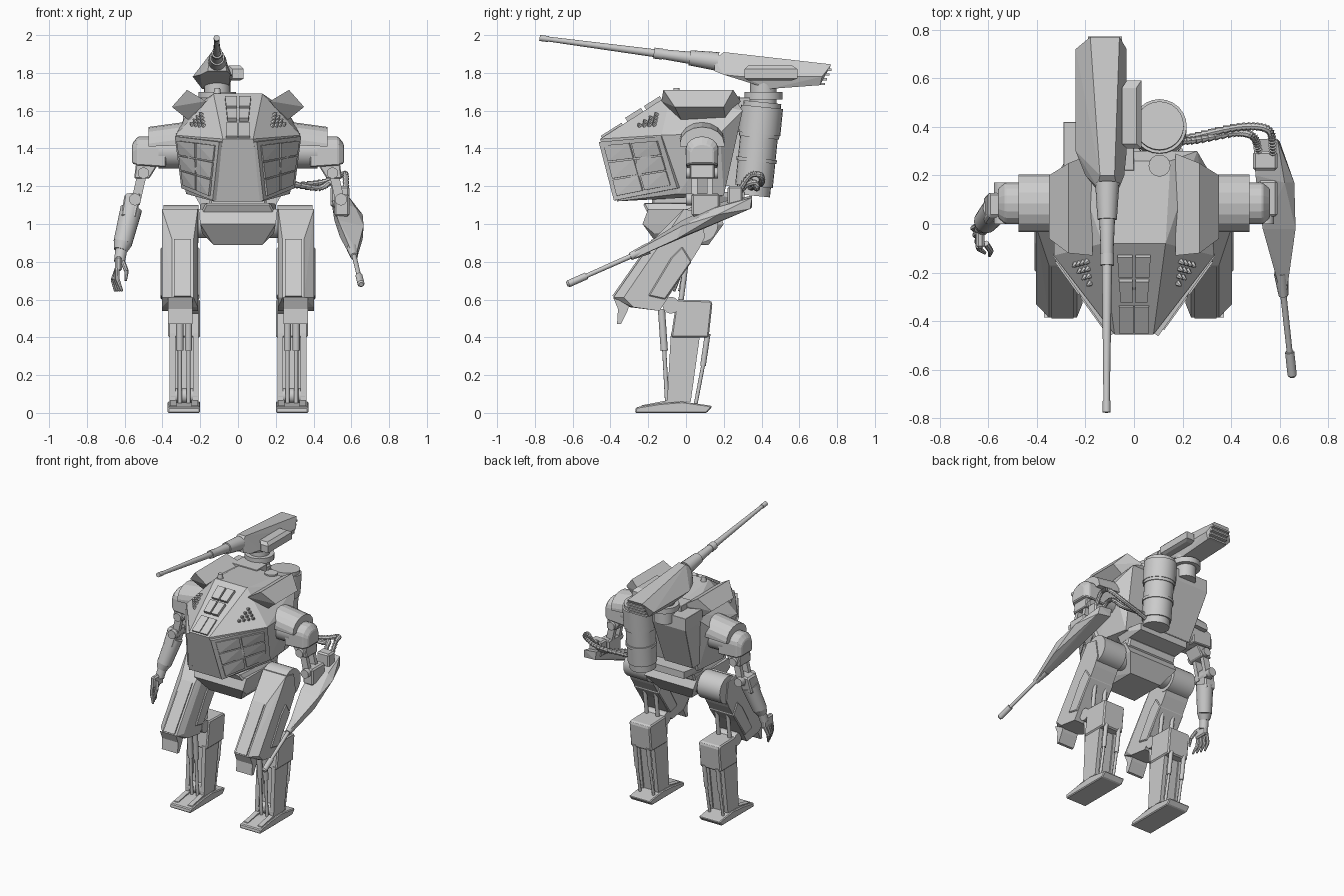
import bpy, bmesh, math
from mathutils import Vector as V


def finish(name, bm, mirror=False, bevel=0, smooth=False):
    bmesh.ops.recalc_face_normals(bm, faces=bm.faces[:])
    me = bpy.data.meshes.new(name)
    bm.to_mesh(me)
    bm.free()
    ob = bpy.data.objects.new(name, me)
    bpy.context.collection.objects.link(ob)
    if smooth:
        bpy.ops.object.select_all(action='DESELECT')
        ob.select_set(True)
        bpy.context.view_layer.objects.active = ob
        bpy.ops.object.shade_smooth_by_angle(angle=math.radians(35))
    if bevel:
        m = ob.modifiers.new("chamfer", 'BEVEL')
        m.width, m.segments, m.limit_method = bevel, 1, 'ANGLE'
    if mirror:
        ob.modifiers.new("mirror", 'MIRROR')
    return ob


def add_hull(bm, pts):
    vs = [bm.verts.new(p) for p in pts]
    bmesh.ops.convex_hull(bm, input=vs)
    dead = [v for v in vs if v.is_valid and not v.link_faces]
    bmesh.ops.delete(bm, geom=dead, context='VERTS')


def hulls(name, groups, **kw):
    bm = bmesh.new()
    for g in groups:
        add_hull(bm, g)
    bmesh.ops.dissolve_limit(bm, angle_limit=0.03, verts=bm.verts[:], edges=bm.edges[:])
    return finish(name, bm, **kw)


def both(pts):
    return [(s * x, y, z) for x, y, z in pts for s in (-1, 1)]


def bx(x0, x1, y0, y1, z0, z1):
    return [(x, y, z) for x in (x0, x1) for y in (y0, y1) for z in (z0, z1)]


def prism(name, yz, x0, x1, **kw):
    bm = bmesh.new()
    f = bm.faces.new([bm.verts.new((x0, y, z)) for y, z in yz])
    r = bmesh.ops.extrude_face_region(bm, geom=[f])
    vs = [e for e in r['geom'] if isinstance(e, bmesh.types.BMVert)]
    bmesh.ops.translate(bm, verts=vs, vec=(x1 - x0, 0, 0))
    return finish(name, bm, **kw)


def tubes(name, segs, n=16, smooth=True, **kw):
    bm = bmesh.new()
    for p, q, r0, r1 in segs:
        p, q = V(p), V(q)
        r = bmesh.ops.create_cone(bm, cap_ends=True, segments=n, radius1=r0, radius2=r1, depth=(q - p).length)
        rot = (q - p).to_track_quat('Z', 'Y')
        for v in r['verts']:
            v.co = rot @ v.co + (p + q) / 2
    return finish(name, bm, smooth=smooth, **kw)


def plates(name, quad, nu, nv, gap, lo, hi, **kw):
    a, b, c, d = map(V, quad)
    n = (d - a).cross(b - a).normalized()
    at = lambda u, v: a.lerp(b, u).lerp(d.lerp(c, u), v)
    groups = []
    for i in range(nu):
        for j in range(nv):
            uv = [((i + s) / nu, (j + t) / nv) for s in (gap, 1 - gap) for t in (gap, 1 - gap)]
            groups.append([at(*p) + n * k for p in uv for k in (lo, hi)])
    return hulls(name, groups, **kw)


# Torso
a, b, c = V((.13, -.08, 1.69)), V((.33, -.13, 1.47)), V((.08, -.455, 1.45))
hulls("torso", [both([a, b, c, (.15, .26, 1.66), (.13, -.365, 1.12), (.275, -.04, 1.16), (.24, .2, 1.15),
                      (.33, .18, 1.48), (.26, .3, 1.60)])])
quad = [(.09, -.455, 1.435), (.325, -.125, 1.465), (.29, -.04, 1.19), (.125, -.375, 1.125)]
plates("cheek_armour", quad, 4, 4, 0, -.012, .012, mirror=True)
plates("cheek_panels", [V(quad[i]).lerp(V(quad[(i + 2) % 4]), .06) for i in range(4)], 2, 3, .04, .006, .022, mirror=True)
plates("deck_hatches", [(-.075, -.12, 1.665), (.075, -.12, 1.665), (.06, -.32, 1.54), (-.06, -.32, 1.54)], 2, 2, .08, -.01, .02)
plates("nose_hatches", [(-.065, -.33, 1.529), (.065, -.33, 1.529), (.065, -.45, 1.453), (-.065, -.45, 1.453)], 2, 1, .04, -.01, .012)
n = (c - a).cross(b - a).normalized()
n = n if n.z > 0 else -n
spikes = []
for i in range(4):
    for j in range(i + 1):
        wa, wc = .5 - .08 * i, .15 + .08 * j
        p = a * wa + c * wc + b * (1 - wa - wc)
        spikes.append((p, p + n * .022, .013, .004))
tubes("vent_studs", spikes, 6, False, mirror=True)
hulls("shoulder_armour_plates", [[(x, y, z) for x, y0, y1, z in
      ((.25, -.02, .21, 1.54), (.35, -.06, .2, 1.62), (.27, -.12, .25, 1.71), (.17, -.13, .29, 1.65)) for y in (y0, y1)]], mirror=True)
tubes("deck_fittings", [((.105, .24, 1.65), (.105, .24, 1.675), .045, .045), ((-.11, -.05, 1.66), (-.11, -.05, 1.72), .025, .015)])

# Backpack: tapered box, round tank, hoses
hulls("backpack_box", [bx(-.29, -.02, .22, .42, 1.54, 1.63) + bx(-.25, -.02, .18, .28, 1.2, 1.22),
                       bx(-.2, .0, .22, .34, 1.6, 1.67)], bevel=.008)
t0, t1 = V((.105, .355, 1.15)), V((.105, .405, 1.645))
tank = [(0, .1, .09), (.1, .36, .1), (.36, .4, .107), (.4, .62, .1), (.62, .66, .107), (.66, .95, .112), (.95, 1, .1)]
tubes("backpack_tank", [(t0.lerp(t1, u), t0.lerp(t1, w), r, r) for u, w, r in tank], 24)
hulls("rear_skirt", [both([(.2, .1, 1.1), (.24, .1, 1.17), (.2, .31, 1.12), (.2, .31, 1.17)])])


def hose(pts, count=34):
    out, prev = [], None
    p = [V(q) for q in pts]
    p = [p[0]] + p + [p[-1]]
    for k in range(count + 1):
        t = k / count * (len(p) - 3)
        i = min(int(t), len(p) - 4)
        t -= i
        q0, q1, q2, q3 = p[i:i + 4]
        q = .5 * (2 * q1 + (q2 - q0) * t + (2 * q0 - 5 * q1 + 4 * q2 - q3) * t * t + (3 * q1 - q0 - 3 * q2 + q3) * t ** 3)
        if prev:
            out.append((prev, q, .018, .012))
        prev = q
    return out


tubes("ammo_hoses", hose([(.15, .33, 1.19), (.25, .36, 1.2), (.44, .4, 1.22), (.55, .39, 1.26), (.57, .33, 1.25), (.57, .26, 1.13)])
      + hose([(.15, .34, 1.23), (.25, .345, 1.22), (.42, .375, 1.19), (.49, .36, 1.22), (.51, .31, 1.2), (.52, .25, 1.12)]), 8, False)

# Top turret
tubes("turret_ring", [((-.11, .41, z0), (-.11, .41, z1), r, r) for z0, z1, r in ((1.57, 1.66, .07), (1.66, 1.7, .1), (1.7, 1.76, .07))], 20)
hulls("turret_body", [
    [(-.16, .15, 1.81), (-.06, .15, 1.81), (-.15, .15, 1.87), (-.07, .15, 1.87), (-.14, .2, 1.91), (-.08, .2, 1.91),
     (-.2, .2, 1.79), (-.04, .2, 1.79), (-.24, .3, 1.78), (-.03, .3, 1.78), (-.24, .72, 1.78), (-.03, .72, 1.78),
     (-.18, .77, 1.845), (-.06, .77, 1.845), (-.19, .44, 1.715), (-.05, .44, 1.715), (-.2, .71, 1.735), (-.05, .71, 1.735)],
    bx(-.03, .03, .31, .59, 1.77, 1.82) + bx(-.05, .01, .33, .56, 1.76, 1.84)])
hulls("turret_rear_fins", [[(x, y, z + k) for x in (-.19, -.05) for y in (.69 + d, .735 + d) for k in (0, .012)]
                           for d, z in ((0, 1.735), (.012, 1.76), (.024, 1.785), (.036, 1.81))])
g0, g1 = V((-.113, -.775, 1.985)), V((-.11, .17, 1.86))
gun = [(0, .05, .016, .016), (.05, .65, .013, .021), (.64, .69, .029, .029), (.69, .88, .026, .034), (.84, 1, .04, .05)]
tubes("turret_cannon", [(g0.lerp(g1, u), g0.lerp(g1, w), r, s) for u, w, r, s in gun], 16)

# Waist, pelvis and hips
hulls("waist", [both([(.2, -.2, 1.05), (.2, .18, 1.05), (.17, -.23, 1.11), (.2, .2, 1.11)]),
                bx(-.15, .15, -.18, .15, 1.0, 1.15)], bevel=.01)
hulls("pelvis", [both([(.21, -.2, 1.08), (.21, .16, 1.08), (.2, -.23, 1.0), (.2, .2, 1.0), (.13, -.15, .89), (.13, .12, .89), (.19, -.17, .95)])])
tubes("hip_joints", [((.12, .07, 1.0), (.22, .07, 1.0), .075, .075), ((.21, .07, 1.0), (.395, .07, 1.0), .1, .1)], 20, mirror=True)

# Legs
rear = [(-.01, 1.08), (.08, 1.06), (.1, .93), (.07, .87), (-.14, .54)]
full = rear + [(-.3, .56), (-.385, .61), (-.17, .92)]
cut = rear + [(-.28, .56), (-.33, .61), (-.11, .93)]
hulls("thighs", [[(x, y, z) for x, pr in ((.213, cut), (.235, full), (.35, full), (.403, cut)) for y, z in pr]], mirror=True)
prism("thigh_front_panels", [(-.18, .92), (-.16, .9), (-.36, .6), (-.39, .62)], .25, .34, mirror=True)
prism("thigh_side_pods", [(-.02, .88), (.03, .8), (-.11, .6), (-.2, .62), (-.08, .82)], .205, .41, mirror=True, bevel=.006)
prism("knee_guards", [(-.385, .61), (-.3, .57), (-.31, .54), (-.345, .47), (-.365, .47), (-.36, .55)], .24, .37, mirror=True)
tubes("knee_links", [((x, .01, .87), (x, -.03, .57), .014, .014) for x in (.25, .34)]
      + [((.21, -.08, .57), (.37, -.08, .57), .045, .045)], 12, mirror=True)
prism("shin_tops", [(-.05, .6), (.13, .595), (.14, .58), (.12, .4), (-.08, .4)], .2, .37, mirror=True, bevel=.008)
for nm, x0, x1 in (("shin_inner_rails", .208, .238), ("shin_outer_rails", .332, .362)):
    prism(nm, [(-.08, .42), (.075, .42), (.025, .06), (-.1, .06)], x0, x1, mirror=True)
prism("shin_cores", [(-.03, .42), (.065, .42), (.015, .06), (-.06, .06)], .23, .34, mirror=True)
tubes("shin_pistons", [s for x in (.262, .308) for s in (((x, -.13, .55), (x, -.115, .33), .019, .019),
                                                        ((x, -.115, .33), (x, -.1, .05), .011, .011))]
      + [s for x in (.23, .34) for s in (((x, .115, .42), (x, .09, .25), .015, .015), ((x, .09, .25), (x, .05, .04), .01, .01))]
      + [((.215, -.06, .09), (.355, -.06, .09), .04, .04)], 12, mirror=True)
prism("feet", [(-.27, 0), (-.265, .03), (-.14, .05), (-.02, .06), (.12, .04), (.14, .035), (.11, 0)], .2, .372, mirror=True, bevel=.006)
hulls("toe_ridges", [[(x, y, z) for x in (x0, x0 + .035) for y, z in ((-.24, .02), (-.235, .04), (-.08, .07), (-.08, .02))]
                     for x0 in (.212, .325)], mirror=True)

# Shoulders and upper arms
arch = lambda x, z, r, zb: [(x, .085 + r * math.cos(k * math.pi / 8), z + r * .75 * math.sin(k * math.pi / 8))
                            for k in range(9)] + [(x, .085 + s * r, zb) for s in (-1, 1)]
hulls("shoulder_covers", [arch(.22, 1.46, .118, 1.42) + arch(.475, 1.425, .118, 1.41)], mirror=True)
tubes("arm_roots", [((.24, .085, 1.385), (.42, .085, 1.385), .09, .09)], 16, mirror=True)
hulls("upper_arms", [arch(.38, 1.4, .085, 1.3) + arch(.53, 1.4, .085, 1.31) + arch(.56, 1.38, .06, 1.32),
                     [(x, y, z) for y in (.02, .15) for x, z in ((.42, 1.32), (.54, 1.32), (.47, 1.24), (.55, 1.24))]],
      mirror=True, bevel=.006)
hulls("elbow_struts", [[(x + d, y + e, z) for x, z in ((.5, 1.3), (.545, 1.1)) for d in (-.025, .025) for e in (0, .03)]
                       for y in (.03, .11)], mirror=True)
tubes("elbow_pins", [((.5, .0, 1.27), (.5, .17, 1.27), .03, .03), ((.545, .0, 1.13), (.545, .17, 1.13), .032, .032)], 12, mirror=True)

# Left forearm and hand
hulls("forearm_cuff", [[(-.51, y, 1.17) for y in (.03, .13)] + [(-.6, y, 1.16) for y in (.03, .13)]
                       + [(-.54, y, 1.03) for y in (.0, .11)] + [(-.62, y, 1.04) for y in (.0, .11)]], bevel=.01)
tubes("forearm", [((-.565, .065, 1.08), (-.61, .01, .9), .058, .05), ((-.61, .01, .9), (-.622, -.005, .86), .05, .036),
                  ((-.615, 0, .88), (-.628, -.02, .8), .032, .03)], 16)
hulls("palm", [bx(-.65, -.615, -.1, .01, .75, .83)], bevel=.01)
fingers = []
for i in range(4):
    y = -.005 - .028 * i
    p, q, r = (-.64, y, .765), (-.662 + .008 * i, y - .012, .705), (-.65 + .012 * i, y - .03, .645)
    fingers += [(p, q, .013, .012), (q, r, .012, .007)]
fingers += [((-.61, -.08, .8), (-.59, -.11, .75), .013, .012), ((-.59, -.11, .75), (-.595, -.13, .7), .012, .007)]
tubes("fingers", fingers, 8, False)

# Right arm gun
hulls("arm_gun_body", [[(.49, .35, 1.15), (.59, .35, 1.14), (.5, .35, 1.09), (.6, .34, 1.08), (.5, .2, 1.12), (.62, .17, 1.09),
                        (.66, .17, 1.05), (.51, .12, 1.02), (.64, .12, 1.0), (.53, -.02, 1.02), (.665, -.02, .99),
                        (.54, -.05, .93), (.66, -.05, .92), (.6, -.27, .855), (.63, -.27, .855), (.6, -.27, .82), (.63, -.27, .82)]])
b0, b1 = V((.605, -.2, .87)), V((.652, -.63, .68))
tubes("arm_gun_barrel", [(b0.lerp(b1, u), b0.lerp(b1, w), r, s) for u, w, r, s in
                         ((0, .22, .03, .02), (.2, .8, .013, .012), (.76, .98, .019, .019), (.98, 1, .019, .012))], 12)
hulls("arm_gun_mount", [bx(.51, .59, .03, .18, 1.04, 1.16), bx(.49, .59, .22, .3, 1.09, 1.2)], bevel=.01)
